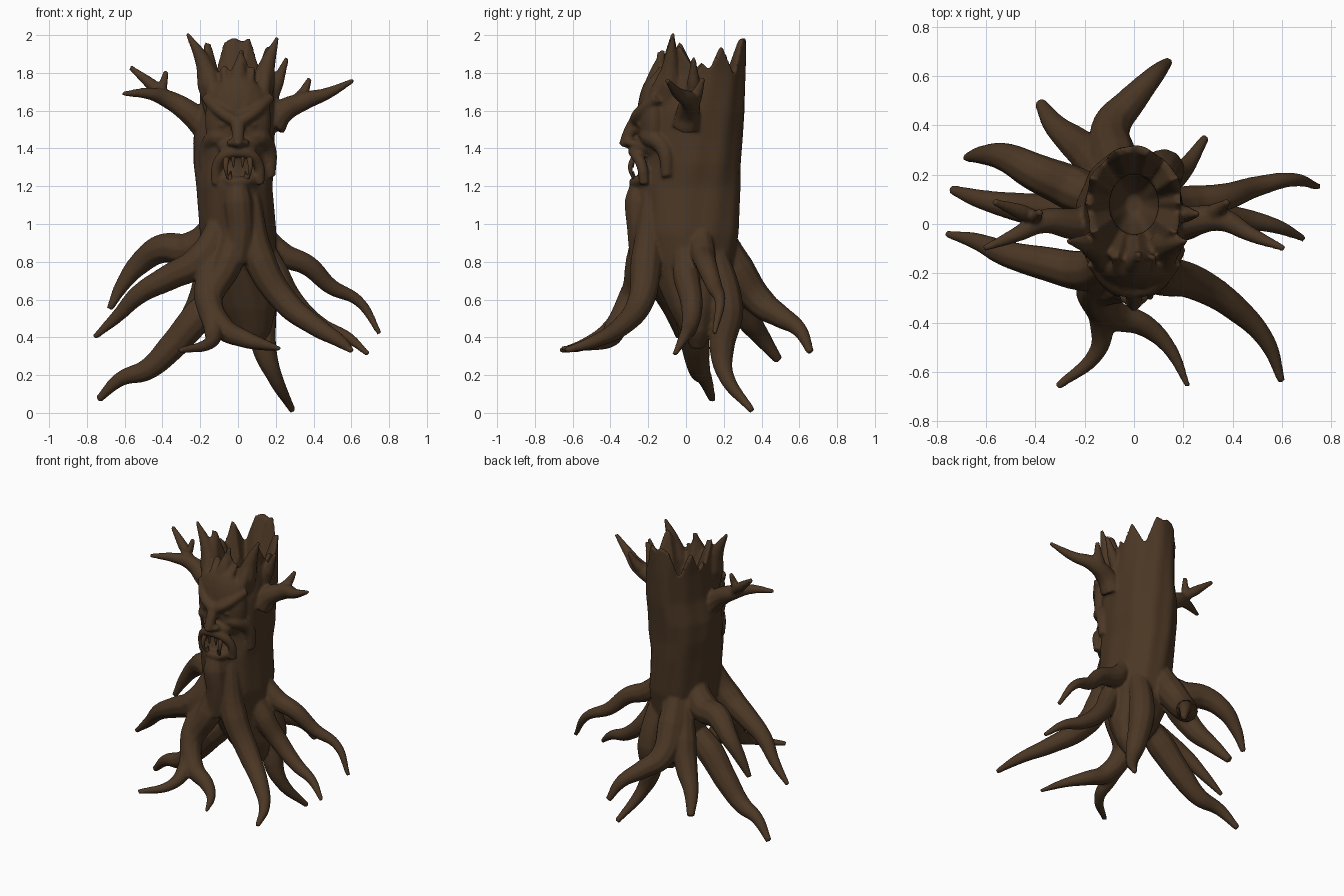
import bpy
import bmesh
from math import sin, cos, radians
from mathutils import Matrix

cube = bpy.data.objects.get("Cube")
if cube:
    bpy.data.objects.remove(cube, do_unlink=True)

bark = bpy.data.materials.new("dark_bark_brown")
bark.use_nodes = True
bark_colour = (.07, .038, .018, 1)
bark.diffuse_color = bark_colour
shader = next(n for n in bark.node_tree.nodes if n.type == 'BSDF_PRINCIPLED')
shader.inputs["Base Color"].default_value = bark_colour
shader.inputs["Roughness"].default_value = .9

body = bmesh.new()


def tube(points, start, end, target=None, root_in=.6):
    """Smooth tapering limb; its first knot is thinner to sink into the body."""
    target = target or body
    curve = bpy.data.curves.new("limb_path", 'CURVE')
    curve.dimensions = '3D'
    curve.bevel_depth = 1
    curve.bevel_resolution = 3
    curve.resolution_u = 8
    curve.use_fill_caps = True
    spline = curve.splines.new('BEZIER')
    spline.bezier_points.add(len(points) - 1)
    for i, (knot, place) in enumerate(zip(spline.bezier_points, points)):
        knot.co = place
        knot.handle_left_type = knot.handle_right_type = 'AUTO'
        t = i / (len(points) - 1)
        knot.radius = start + (end - start) * t ** 1.3
    spline.bezier_points[0].radius *= root_in
    helper = bpy.data.objects.new("limb_helper", curve)
    bpy.context.collection.objects.link(helper)
    bpy.context.view_layer.update()
    mesh = bpy.data.meshes.new_from_object(
        helper.evaluated_get(bpy.context.evaluated_depsgraph_get()))
    piece = bmesh.new()
    piece.from_mesh(mesh)
    bmesh.ops.remove_doubles(piece, verts=piece.verts, dist=.0001)
    bmesh.ops.recalc_face_normals(piece, faces=piece.faces)
    piece.to_mesh(mesh)
    piece.free()
    target.from_mesh(mesh)
    bpy.data.objects.remove(helper, do_unlink=True)
    bpy.data.curves.remove(curve)
    bpy.data.meshes.remove(mesh)


def blob(centre, size):
    """Ellipsoid."""
    matrix = Matrix.Translation(centre) @ Matrix.Diagonal((*size, 1))
    bmesh.ops.create_uvsphere(body, u_segments=24, v_segments=16,
                              radius=1, matrix=matrix)


def finish(bm, name, voxel, smoothing):
    mesh = bpy.data.meshes.new(name)
    bm.to_mesh(mesh)
    bm.free()
    obj = bpy.data.objects.new(name, mesh)
    bpy.context.collection.objects.link(obj)
    mesh.materials.append(bark)
    remesh = obj.modifiers.new("blend_parts", 'REMESH')
    remesh.mode = 'VOXEL'
    remesh.voxel_size = voxel
    remesh.use_smooth_shade = True
    smooth = obj.modifiers.new("soften", 'SMOOTH')
    smooth.iterations = smoothing


# Trunk sections: height, centre x, centre y, half width, half depth
sections = [(.34, .08, .06, .03, .03), (.42, .08, .06, .09, .08),
            (.55, .05, .05, .15, .14), (.75, 0, .03, .19, .21),
            (.95, 0, .01, .2, .27), (1.2, -.02, .01, .2, .28),
            (1.32, -.02, .03, .215, .26), (1.45, -.02, .03, .215, .27),
            (1.6, 0, .04, .2, .27), (1.8, 0, .08, .19, .235),
            (2.0, 0, .08, .21, .235)]
# Broken rim: angle, peak height, half width in degrees
peaks = [(90, 2.15, 42), (28, 1.95, 22), (152, 1.95, 22), (2, 1.86, 16),
         (180, 1.86, 16), (210, 1.97, 28), (-30, 1.95, 28),
         (248, 1.85, 16), (276, 1.92, 20)]


def section(z):
    for low, high in zip(sections, sections[1:]):
        if z <= high[0]:
            break
    t = (z - low[0]) / (high[0] - low[0])
    return [a + (b - a) * t for a, b in zip(low[1:], high[1:])]


def rim(angle):
    height = 1.78
    for at, top, width in peaks:
        away = abs((angle - at + 180) % 360 - 180)
        height = max(height, 1.78 + (top - 1.78) * (1 - away / width))
    return min(height, 1.98 - .01 * sin(radians(angle * 14)))


# Hollow trunk: uneven outside going up, then the inner wall going down
sides, rows, inner_rows = 120, 50, 24
rings = []
for row in range(rows + inner_rows):
    ring = []
    for i in range(sides):
        angle = 360 * i / sides
        a, top = radians(angle), rim(angle)
        if row < rows:
            z = .34 + (top - .34) * row / (rows - 1)
            scale = 1 + .015 * sin(5 * a + 3 * z) + .012 * sin(11 * a - 4 * z)
            x, y, wide, deep = section(z)
        else:
            v = 1 - (row - rows) / (inner_rows - 1)
            z = 1.35 + (top - .01 - 1.35) * v
            # Wide splintered mouth above a narrow rounded well
            scale = .52 * min(1, .1 + 3 * v) ** .5
            scale += .36 * max(0, (v - .65) / .35)
            x, y, wide, deep = section(1.8)
        ring.append(body.verts.new((x + wide * scale * cos(a),
                                    y + deep * scale * sin(a), z)))
    rings.append(ring)
for low, high in zip(rings, rings[1:]):
    for i in range(sides):
        j = (i + 1) % sides
        body.faces.new((low[i], low[j], high[j], high[i]))
body.faces.new(rings[0][::-1])
body.faces.new(rings[-1])

# Roots on the right side
tube([(-.08, .05, 1.05), (-.24, .14, .87), (-.4, .21, .87), (-.52, .27, .79),
      (-.61, .28, .68), (-.68, .27, .55)], .105, .018)
tube([(-.08, -.14, 1.05), (-.2, -.19, .81), (-.36, -.16, .72),
      (-.52, -.12, .63), (-.64, -.07, .51), (-.76, -.04, .4)], .095, .015)
tube([(0, .03, .7), (-.2, .03, .52), (-.35, .05, .35), (-.48, .07, .23),
      (-.62, .1, .18), (-.74, .14, .07)], .1, .02)
# Front roots, parting at the foot
tube([(.01, -.2, 1.1), (-.05, -.24, .8), (-.15, -.29, .6), (-.13, -.4, .44),
      (-.15, -.52, .37), (-.31, -.66, .33)], .09, .016)
tube([(-.1, -.18, .9), (-.16, -.28, .62), (-.08, -.37, .45), (.04, -.41, .39),
      (.14, -.5, .36), (.22, -.66, .34)], .085, .012)
# Left roots
tube([(.06, -.18, 1.15), (.12, -.21, .8), (.25, -.24, .59), (.41, -.34, .46),
      (.54, -.48, .38), (.6, -.64, .33)], .095, .016)
tube([(.08, 0, 1), (.2, 0, .74), (.3, .03, .58), (.44, .02, .46),
      (.58, -.01, .4), (.69, -.06, .31)], .08, .014)
tube([(.08, .08, 1.05), (.22, .09, .85), (.37, .11, .78), (.49, .15, .67),
      (.64, .18, .59), (.75, .15, .42)], .075, .014)
# Back roots
tube([(-.03, .13, 1.05), (-.08, .27, .76), (-.09, .4, .58), (-.01, .5, .51),
      (.08, .6, .44), (.14, .66, .32)], .105, .02)
tube([(-.09, .14, .95), (-.16, .26, .66), (-.24, .33, .5), (-.32, .4, .4),
      (-.38, .49, .28)], .1, .025)
tube([(.08, .12, .95), (.12, .22, .55), (.14, .19, .34), (.19, .21, .2),
      (.29, .35, .01)], .1, .018)

# Forked branches
tube([(-.18, 0, 1.52), (-.25, 0, 1.585), (-.37, .01, 1.66), (-.47, -.04, 1.69),
      (-.61, -.1, 1.69)], .075, .013, root_in=1)
tube([(-.35, .01, 1.65), (-.46, .05, 1.74), (-.57, .09, 1.83)], .045, .014)
tube([(-.42, .02, 1.68), (-.4, .03, 1.73), (-.38, .05, 1.81)], .035, .014)
tube([(.18, 0, 1.52), (.23, .01, 1.59), (.35, .02, 1.65), (.47, -.04, 1.69),
      (.61, -.1, 1.76)], .075, .013, root_in=1)
tube([(.26, .02, 1.61), (.33, .05, 1.67), (.38, .09, 1.77)], .05, .014)
tube([(.17, .04, 1.62), (.21, .04, 1.75), (.26, .04, 1.88)], .05, .012)

# Horned splinters of the crown
tube([(-.13, -.1, 1.6), (-.15, -.09, 1.74), (-.19, -.08, 1.87),
      (-.27, -.07, 2.01)], .085, .01)
tube([(.11, -.1, 1.6), (.13, -.09, 1.74), (.16, -.08, 1.86),
      (.21, -.07, 1.99)], .085, .01)
tube([(0, -.18, 1.6), (0, -.16, 1.76), (.02, -.12, 1.92)], .08, .012)

# Face: forehead mask, nose bridge and tip, muzzle, beard, lower lip
blob((0, -.17, 1.55), (.175, .09, .24))
tube([(0, -.22, 1.6), (0, -.28, 1.52), (0, -.32, 1.44)], .04, .032)
blob((0, -.3, 1.43), (.035, .055, .028))
blob((0, -.21, 1.41), (.11, .085, .055))
tube([(0, -.24, 1.23), (0, -.25, 1.12), (.01, -.24, .97), (-.01, -.23, .8)],
     .08, .07)
tube([(-.09, -.22, 1.24), (0, -.27, 1.22), (.09, -.22, 1.24)], .032, .032)
teeth = bmesh.new()
for side in (-1, 1):
    # Steep frowning brow with soft folds sweeping up the forehead
    tube([(side * .005, -.27, 1.54), (side * .08, -.25, 1.585),
          (side * .17, -.15, 1.67)], .034, .03, root_in=1)
    tube([(side * .03, -.24, 1.57), (side * .055, -.2, 1.7),
          (side * .08, -.13, 1.83)], .05, .012)
    tube([(side * .1, -.2, 1.6), (side * .13, -.15, 1.7),
          (side * .15, -.1, 1.82)], .05, .03)
    # Eye, cheek and nostril
    blob((side * .075, -.24, 1.525), (.03, .02, .013))
    tube([(side * .05, -.22, 1.46), (side * .11, -.19, 1.46),
          (side * .16, -.12, 1.4), (side * .17, -.1, 1.25)], .06, .03)
    blob((side * .036, -.29, 1.43), (.024, .035, .02))
    # Drooping upper lip
    tube([(0, -.275, 1.385), (side * .06, -.265, 1.37),
          (side * .11, -.235, 1.31), (side * .115, -.22, 1.21)],
         .034, .026, root_in=1)
    # Fangs
    tube([(side * .06, -.27, 1.36), (side * .065, -.295, 1.3),
          (side * .055, -.28, 1.24)], .018, .006, teeth, 1)
    tube([(side * .025, -.28, 1.36), (side * .025, -.28, 1.3)],
         .013, .005, teeth, 1)
    tube([(side * .04, -.27, 1.22), (side * .04, -.28, 1.28)],
         .014, .005, teeth, 1)

finish(body, "tree_body", .009, 5)
finish(teeth, "teeth", .004, 2)
